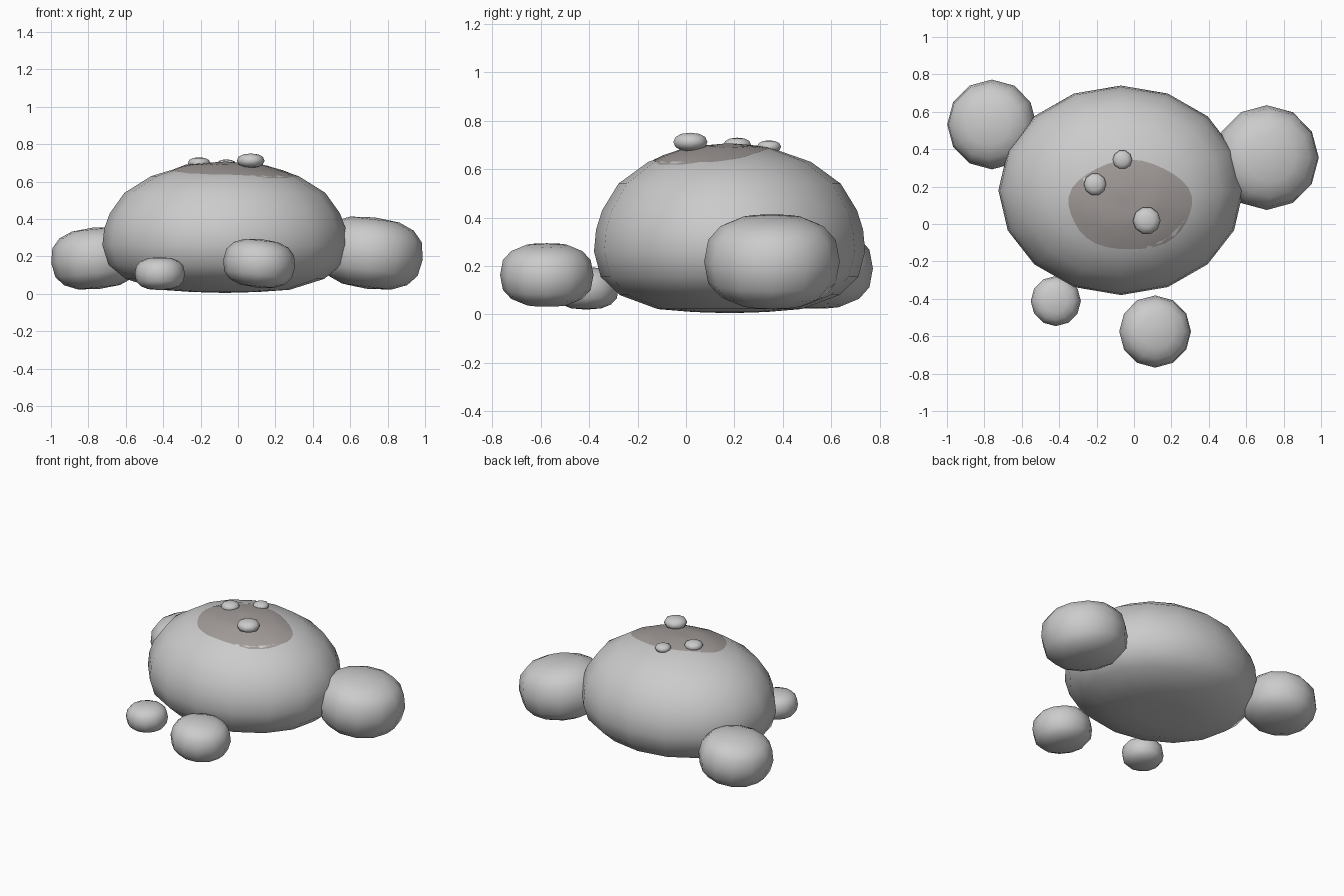
import bpy, bmesh, math
from mathutils import Vector
from mathutils.bvhtree import BVHTree

if "Cube" in bpy.data.objects:
    bpy.data.objects.remove(bpy.data.objects["Cube"])


def material(name, rgb):
    m = bpy.data.materials.new(name)
    m.diffuse_color = (*rgb, 1)
    m.use_nodes = True
    m.node_tree.nodes["Principled BSDF"].inputs["Base Color"].default_value = m.diffuse_color
    return m


def finish(name, bm, mat=None):
    bmesh.ops.recalc_face_normals(bm, faces=bm.faces)
    for f in bm.faces:
        f.smooth = True
    me = bpy.data.meshes.new(name)
    bm.to_mesh(me)
    ob = bpy.data.objects.new(name, me)
    bpy.context.collection.objects.link(ob)
    if mat:
        me.materials.append(mat)
    return ob


def lathe(profile, segs, rx, ry):
    """Closed lathe; profile runs bottom pole, rings, top pole."""
    bm = bmesh.new()
    bottom = bm.verts.new((0, 0, profile[0][1]))
    top = bm.verts.new((0, 0, profile[-1][1]))
    rings = []
    for r, z in profile[1:-1]:
        rings.append([bm.verts.new((rx * r * math.cos(2 * math.pi * i / segs),
                                    ry * r * math.sin(2 * math.pi * i / segs), z))
                      for i in range(segs)])
    for i in range(segs):
        j = (i + 1) % segs
        bm.faces.new((bottom, rings[0][j], rings[0][i]))
        bm.faces.new((top, rings[-1][i], rings[-1][j]))
        for a, b in zip(rings, rings[1:]):
            bm.faces.new((a[i], a[j], b[j], b[i]))
    return bm


def pebble(name, loc, r, h, segs, rings, tilt=0, boxy=0.78, mat=None):
    """Squashed, slightly boxy round stone."""
    prof = []
    for k in range(rings + 1):
        a = -math.pi / 2 + math.pi * k / rings
        s = math.sin(a)
        prof.append((max(math.cos(a), 0) ** boxy,
                     math.copysign(abs(s) ** boxy, s) * h))
    ob = finish(name, lathe(prof, segs, r, r), mat)
    ob.location = loc
    ob.rotation_euler = (0, math.radians(tilt), 0)


dark = material("dark_stone", (0.56, 0.55, 0.56))
moss = material("patch_brown", (0.36, 0.33, 0.32))

# main boulder
body_profile = [(0, 0.005), (0.27, 0.01), (0.53, 0.022), (0.81, 0.08), (0.95, 0.155),
                (1, 0.26), (0.985, 0.35), (0.94, 0.43), (0.82, 0.54), (0.6, 0.63),
                (0.32, 0.685), (0, 0.702)]
bm = lathe(body_profile, 16, 0.655, 0.56)
bmesh.ops.translate(bm, verts=bm.verts, vec=(-0.07, 0.18, 0))
tree = BVHTree.FromBMesh(bm)
finish("main_boulder", bm)

# dark patch draped over the top, edge tucked under the surface
bm = bmesh.new()


def drape(x, y, lift):
    hit = tree.ray_cast(Vector((x, y, 2)), Vector((0, 0, -1)))[0]
    return bm.verts.new((x, y, hit.z + lift))


n, steps = 32, 6
rows = []
for k in range(1, steps + 1):
    t = k / steps
    rows.append([])
    for i in range(n):
        a = 2 * math.pi * i / n
        w = t * (1 + 0.02 * math.sin(5 * a))
        rows[-1].append(drape(-0.02 + 0.33 * w * math.cos(a), 0.1 + 0.24 * w * math.sin(a),
                              0.006 if k < steps else 0.002))
mid = drape(-0.02, 0.1, 0.006)
for i in range(n):
    j = (i + 1) % n
    bm.faces.new((mid, rows[0][i], rows[0][j]))
    for a, b in zip(rows, rows[1:]):
        bm.faces.new((a[i], b[i], b[j], a[j]))
patch = finish("top_patch", bm, moss)
if patch.data.polygons[0].normal.z < 0:
    patch.data.flip_normals()

# surrounding stones
pebble("right_stone", (0.71, 0.355, 0.218), 0.28, 0.192, 12, 8, 7, mat=dark)
pebble("left_stone", (-0.76, 0.532, 0.19), 0.24, 0.165, 12, 8, -6)
pebble("front_stone", (0.113, -0.575, 0.163), 0.193, 0.13, 12, 8, 6)
pebble("small_front_stone", (-0.418, -0.412, 0.108), 0.134, 0.088, 12, 8, mat=dark)

# little bumps on top
for i, (x, y, z, r) in enumerate([(0.068, 0.018, 0.712, 0.074),
                                  (-0.208, 0.212, 0.699, 0.06),
                                  (-0.062, 0.343, 0.692, 0.052)]):
    pebble(f"top_bump_{i + 1}", (x, y, z), r, r * 0.52, 10, 6, boxy=0.9, mat=dark)
